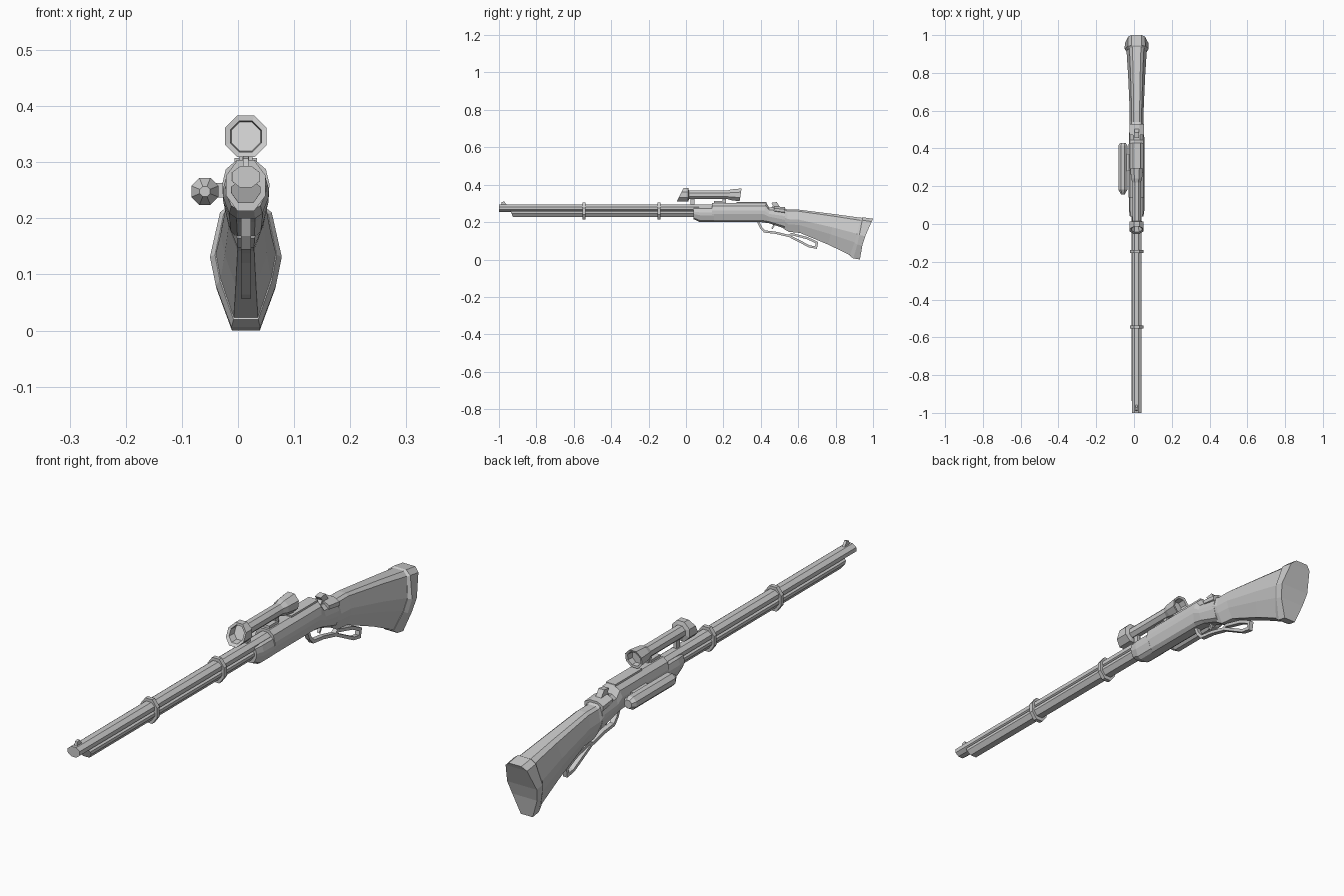
import bpy, bmesh, math
from mathutils import Vector

if "Cube" in bpy.data.objects:
    bpy.data.objects.remove(bpy.data.objects["Cube"])

CX = 0.014  # centre line of the gun


def finish(name, bm):
    bmesh.ops.recalc_face_normals(bm, faces=bm.faces)
    me = bpy.data.meshes.new(name)
    bm.to_mesh(me)
    bm.free()
    ob = bpy.data.objects.new(name, me)
    bpy.context.collection.objects.link(ob)
    return ob


def loft(name, half, sections):
    """Mirrored half profile (width, height fraction) swept through sections
    (y_top, z_top, y_bottom, z_bottom, half_width[, rake power])."""
    bm = bmesh.new()
    rings = []
    for yt, zt, yb, zb, w, *p in sections:
        p = p[0] if p else 1
        side = lambda sx: [bm.verts.new((CX + sx * u * w, yb + (yt - yb) * s ** p,
                                         zb + (zt - zb) * s)) for u, s in half]
        rings.append(side(1) + side(-1)[::-1])
    n = len(rings[0])
    for a, b in zip(rings, rings[1:]):
        for i in range(n):
            j = (i + 1) % n
            bm.faces.new((a[i], a[j], b[j], b[i]))
    for r in (rings[0], rings[-1]):
        for i in range(len(half) - 1):
            bm.faces.new((r[i], r[i + 1], r[n - 2 - i], r[n - 1 - i]))
    return finish(name, bm)


def tube(name, rings, cx, cz, n=8):
    """Revolved part along y from rings (y, radius, slant)."""
    bm = bmesh.new()
    loops = []
    for y, r, k in rings:
        loop = []
        for i in range(n):
            t = 2 * math.pi * (i + 0.5) / n
            dz = r * math.sin(t)
            loop.append(bm.verts.new((cx + r * math.cos(t), y + k * dz, cz + dz)))
        loops.append(loop)
    for a, b in zip(loops, loops[1:]):
        for i in range(n):
            j = (i + 1) % n
            bm.faces.new((a[i], a[j], b[j], b[i]))
    bm.faces.new(loops[0])
    bm.faces.new(loops[-1])
    return finish(name, bm)


def plate(name, pts, hw, x=CX):
    """Side outline (y, z) extruded across x."""
    bm = bmesh.new()
    f = bm.faces.new([bm.verts.new((x - hw, y, z)) for y, z in pts])
    new = bmesh.ops.extrude_face_region(bm, geom=[f])["geom"]
    bmesh.ops.translate(bm, vec=(2 * hw, 0, 0),
                        verts=[v for v in new if isinstance(v, bmesh.types.BMVert)])
    return finish(name, bm)


def box(name, y0, y1, z0, z1, hw, x=CX):
    return plate(name, [(y0, z0), (y1, z0), (y1, z1), (y0, z1)], hw, x)


def strip(name, pts, hw, t, closed=False):
    """Flat bar of thickness t following a (y, z) path."""
    bm = bmesh.new()
    P = [Vector(p) for p in pts]
    n = len(P)
    rings = []
    for i, p in enumerate(P):
        a = P[i - 1] if closed or i else p
        b = P[(i + 1) % n] if closed or i < n - 1 else p
        d = ((p - a).normalized() + (b - p).normalized()).normalized()
        ref = (b - p) if (b - p).length else (p - a)
        o = Vector((-d.y, d.x)) * t / 2 / max(0.5, d.dot(ref.normalized()))
        rings.append([bm.verts.new((CX + sx * hw, *(p + sz * o)))
                      for sx, sz in ((1, 1), (1, -1), (-1, -1), (-1, 1))])
    for i in range(n if closed else n - 1):
        a, b = rings[i], rings[(i + 1) % n]
        for k in range(4):
            bm.faces.new((a[k], a[(k + 1) % 4], b[(k + 1) % 4], b[k]))
    if not closed:
        bm.faces.new(rings[0])
        bm.faces.new(rings[-1])
    return finish(name, bm)


OCT = [(0.42, 1), (1, 0.7), (1, 0.3), (0.42, 0)]
BODY = [(0.42, 1), (0.85, 0.85), (1, 0.6), (0.98, 0.42), (0.72, 0.1), (0.4, 0)]
STOCK = [(0.42, 1), (0.72, 0.93), (1, 0.57), (0.84, 0.34), (0.4, 0)]

# Barrel, magazine tube, bands and front sight
loft("barrel", OCT, [(-1, .293, -1, .255, .025), (0.16, .293, 0.16, .255, .026)])
loft("magazine_tube", [(0.6, 1), (1, 0.8), (1, 0.5), (0.5, 0)],
     [(-.94, .264, -.925, .227, .026), (.06, .264, .06, .227, .027)])
for i, y in enumerate((-.545, -.145)):
    loft(f"barrel_band_{i + 1}", OCT, [(y - .008, .304, y - .008, .213, .035),
                                       (y + .008, .304, y + .008, .213, .035)])
plate("front_sight", [(-.99, .288), (-.985, .307), (-.972, .311), (-.955, .288)], .005)

# Fore-end and receiver
loft("fore_end", BODY, [(.04, .283, .04, .216, .036), (.075, .287, .075, .2, .041),
                        (.15, .287, .15, .2, .041)])
loft("receiver", BODY, [(.14, .303, .14, .2, .042), (.43, .303, .40, .2, .042),
                        (.445, .277, .445, .194, .041), (.53, .277, .53, .165, .037)])
box("rear_sight_base", .15, .205, .29, .313, .012)
box("bolt_cover", .27, .43, .28, .308, .02)
plate("hammer", [(.45, .27), (.465, .29), (.455, .303), (.485, .307), (.5, .285), (.51, .27)], .012)
loft("rear_tang", OCT, [(.47, .285, .47, .25, .038), (.53, .28, .53, .24, .039)])

# Stock and curved butt plate
loft("stock", STOCK, [(.52, .277, .52, .165, .038), (.54, .267, .55, .148, .037),
                      (.6, .267, .61, .142, .037), (.8, .242, .76, .08, .045),
                      (.945, .222, .88, .022, .054, .8)])
loft("butt_plate", STOCK, [(.935, .222, .875, .02, .055, .8), (.945, .226, .895, .006, .064, .8),
                           (1, .218, .93, 0, .062, 1.6)])

# Lever, loop and trigger
strip("trigger_guard", [(.385, .205), (.40, .172), (.42, .15), (.48, .143), (.55, .126)], .009, .012)
strip("lever_loop", [(.55, .127), (.66, .07), (.695, .064), (.7, .09), (.65, .114), (.565, .136)],
      .009, .012, True)
strip("trigger", [(.465, .2), (.47, .182), (.46, .165)], .005, .008)

# Scope with slanted hollow ends and its mounts
SZ = .346
tube("scope", [(.0, .028, .5), (-.028, .03, .5), (-.032, .040, .5), (.012, .040, 0), (.016, .024, 0),
               (.22, .024, 0), (.24, .031, 0), (.292, .037, .15), (.29, .028, .15),
               (.265, .026, 0)], CX, SZ)
box("scope_mount_front", .025, .045, .285, .33, .006)
box("scope_mount_rear", .195, .215, .295, .33, .006)

# Side canister and its bracket
tube("side_canister", [(.155, .010, 0), (.182, .026, 0), (.415, .026, 0), (.43, .016, 0)], -.059, .248)
box("canister_bracket", .28, .37, .237, .263, .012, -.032)
